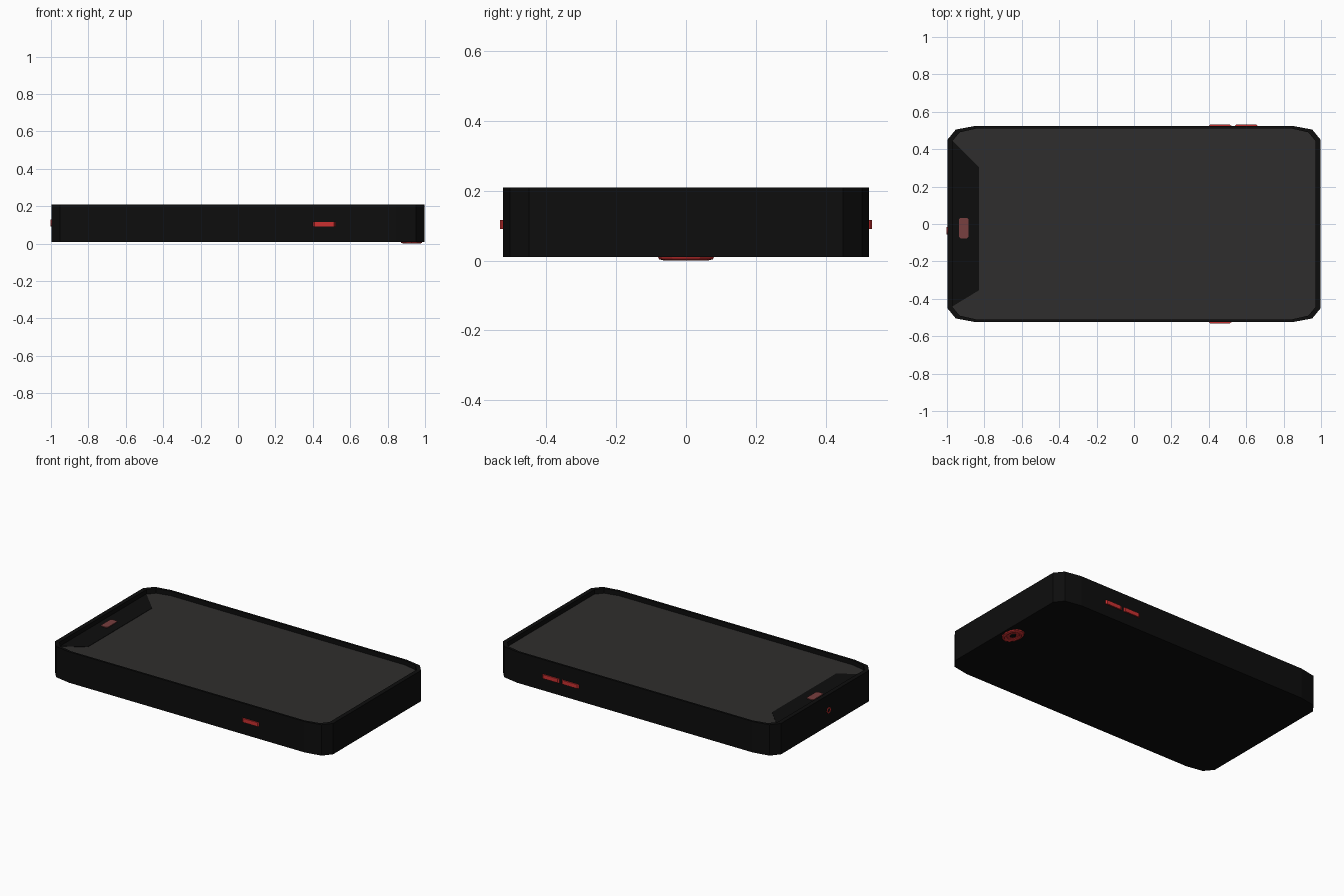
import bpy, bmesh, math

if "Cube" in bpy.data.objects:
    bpy.data.objects.remove(bpy.data.objects["Cube"])


def material(name, rgb):
    m = bpy.data.materials.new(name)
    m.diffuse_color = (*rgb, 1)
    m.use_nodes = True
    m.node_tree.nodes["Principled BSDF"].inputs["Base Color"].default_value = m.diffuse_color
    return m


BLACK = material("black_case", (0.004, 0.004, 0.004))
GLASS = material("dark_glass", (0.028, 0.027, 0.026))
RED = material("red", (0.6, 0.03, 0.03))
DULL = material("dull_red", (0.19, 0.05, 0.05))


def finish(name, bm, mat):
    bmesh.ops.recalc_face_normals(bm, faces=bm.faces)
    me = bpy.data.meshes.new(name)
    bm.to_mesh(me)
    bm.free()
    me.materials.append(mat)
    ob = bpy.data.objects.new(name, me)
    bpy.context.collection.objects.link(ob)
    return ob


def outline(quarter):
    """Mirror one corner's points into a full counter-clockwise outline."""
    pts = list(quarter)
    pts += [(-x, y) for x, y in reversed(quarter)]
    pts += [(-x, -y) for x, y in quarter]
    pts += [(x, -y) for x, y in reversed(quarter)]
    return pts


def skin(name, rings, mat, cap_start=True, cap_end=True):
    """Join successive rings of 3D points with quads."""
    bm = bmesh.new()
    loops = [[bm.verts.new(p) for p in r] for r in rings]
    for a, b in zip(loops, loops[1:]):
        n = len(a)
        for i in range(n):
            bm.faces.new((a[i], a[(i + 1) % n], b[(i + 1) % n], b[i]))
    if cap_start:
        bm.faces.new(loops[0])
    if cap_end:
        bm.faces.new(loops[-1])
    return finish(name, bm, mat)


def at(pts, z):
    return [(x, y, z) for x, y in pts]


OUTER = outline([(0.998, 0.45), (0.953, 0.505), (0.845, 0.525)])
INNER = outline([(0.97, 0.445), (0.932, 0.49), (0.84, 0.511)])

# Case: tray with a thin raised rim around the recessed screen
skin("case", [at(OUTER, 0.01), at(OUTER, 0.21), at(INNER, 0.21), at(INNER, 0.178)], BLACK)

# Screen glass
skin("screen", [at(INNER, 0.178), at(INNER, 0.18)], GLASS)

# Black panel at the earpiece end
panel = [(-0.97, 0.445), (-0.97, -0.44), (-0.83, -0.355), (-0.83, 0.305)]
skin("earpiece_panel", [at(panel, 0.179), at(panel, 0.182)], BLACK)


def pill(name, loc, size, axis, mat):
    """Chamfered slab whose corners are cut in the plane facing along axis."""
    bm = bmesh.new()
    bmesh.ops.create_cube(bm, size=1)
    for v in bm.verts:
        v.co = [c * s + o for c, s, o in zip(v.co, size, loc)]
    edges = [e for e in bm.edges
             if abs((e.verts[0].co - e.verts[1].co)[axis]) > 1e-4]
    bmesh.ops.bevel(bm, geom=edges, offset=0.008, segments=1, affect='EDGES')
    return finish(name, bm, mat)


# Earpiece slot and side buttons
pill("earpiece", (-0.91, -0.022, 0.182), (0.05, 0.11, 0.008), 2, DULL)
for name, x, side in (("power_button", 0.46, -1),
                      ("volume_button_a", 0.46, 1),
                      ("volume_button_b", 0.60, 1)):
    pill(name, (x, side * 0.526, 0.104), (0.12, 0.014, 0.026), 2, RED)


def oval(rx, ry, z, n=12):
    return [(0.928 + rx * math.cos(2 * math.pi * i / n),
             ry * math.sin(2 * math.pi * i / n), z) for i in range(n)]


# Rear camera: ring with a recessed lens
skin("camera_ring", [oval(0.058, 0.081, 0.011), oval(0.055, 0.077, 0.004),
                     oval(0.044, 0.062, 0), oval(0.032, 0.045, 0.004),
                     oval(0.030, 0.043, 0.009)], RED, cap_start=False)
skin("camera_lens", [oval(0.016, 0.022, 0.010), oval(0.014, 0.020, 0.003)], BLACK)

# Headphone socket on the earpiece end
bpy.ops.mesh.primitive_cylinder_add(vertices=12, radius=0.011, depth=0.004,
                                    location=(-0.9985, -0.036, 0.11),
                                    rotation=(0, math.pi / 2, 0))
hole = bpy.context.object
hole.name = "socket_hole"
hole.data.materials.append(BLACK)


def socket(r, x):
    return [(x, -0.036 + r * math.cos(math.pi * i / 6),
             0.11 + r * math.sin(math.pi * i / 6)) for i in range(12)]


skin("socket_ring", [socket(0.019, -0.997), socket(0.019, -1.002),
                     socket(0.012, -1.002), socket(0.012, -0.997)],
     RED, cap_start=False, cap_end=False)
